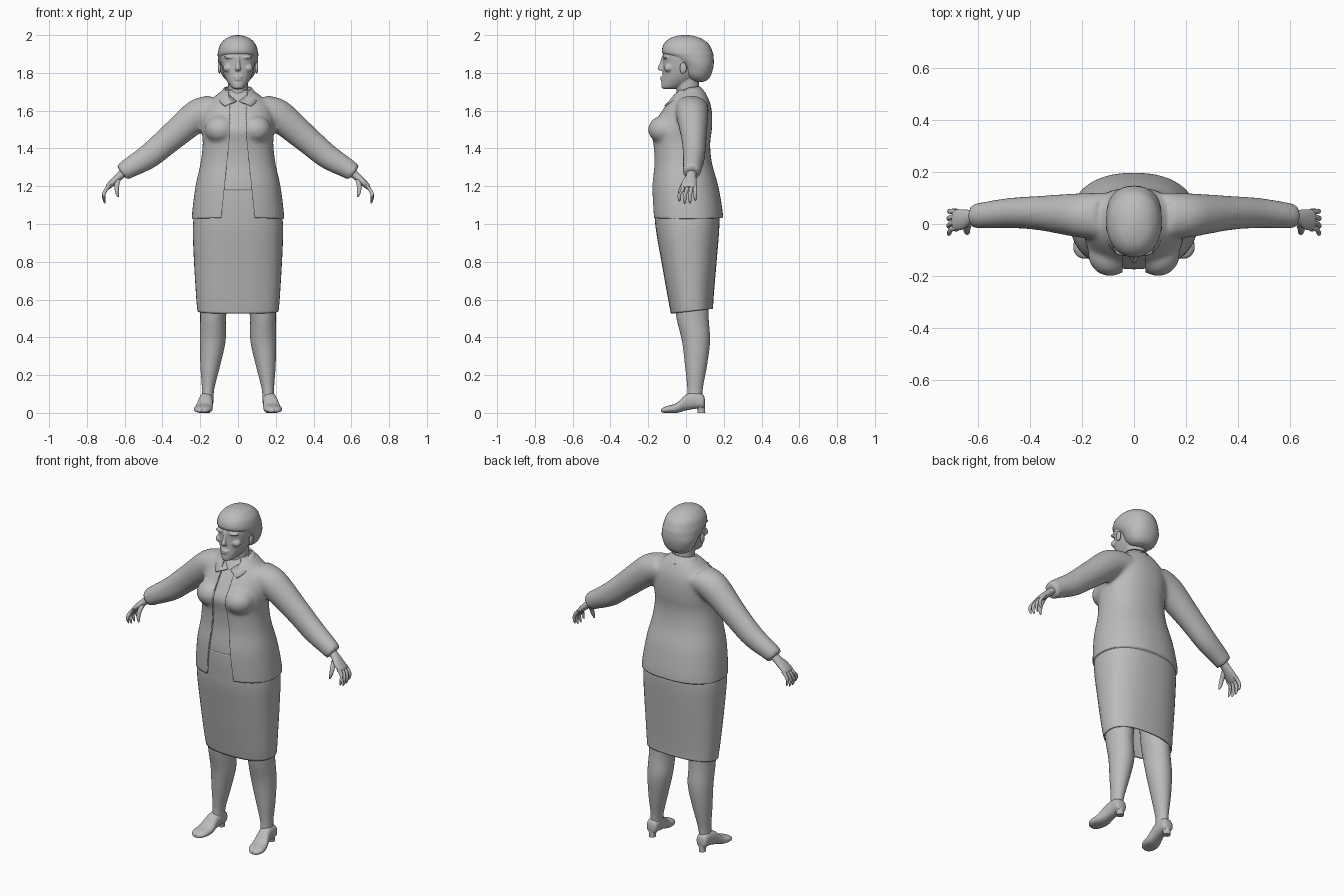
import bpy, bmesh, math
from mathutils import Vector as V

X, Y, Z = V((1, 0, 0)), V((0, 1, 0)), V((0, 0, 1))
grey = bpy.data.materials.new("plain_grey")
grey.diffuse_color = (0.5, 0.5, 0.5, 1)


def spline(rows, sub):
    """Catmull-Rom interpolation of equal-length number rows."""
    out = []
    for i in range(len(rows) - 1):
        p = [rows[max(0, min(len(rows) - 1, i + k))] for k in (-1, 0, 1, 2)]
        for s in range(sub):
            t = s / sub
            out.append([0.5 * (2 * b + (c - a) * t + (2 * a - 5 * b + 4 * c - d) * t * t
                               + (3 * b - a - 3 * c + d) * t ** 3) for a, b, c, d in zip(*p)])
    return out + [list(rows[-1])]


def loft(bm, rows, u, v, n=32, power=2.0, sub=5, caps=True):
    """Rows are (x, y, z, radius along u, radius along v)."""
    u, v = V(u), V(v)
    rings = []
    for x, y, z, a, b in spline(rows, sub):
        ring = []
        for i in range(n):
            t = 2 * math.pi * i / n
            c, s = math.cos(t), math.sin(t)
            c = math.copysign(abs(c) ** (2 / power), c)
            s = math.copysign(abs(s) ** (2 / power), s)
            ring.append(bm.verts.new(V((x, y, z)) + u * a * c + v * b * s))
        rings.append(ring)
    faces = []
    for r, q in zip(rings, rings[1:]):
        faces += [bm.faces.new((r[i], r[(i + 1) % n], q[(i + 1) % n], q[i])) for i in range(n)]
    if caps:
        faces += [bm.faces.new(rings[0]), bm.faces.new(rings[-1])]
    bmesh.ops.recalc_face_normals(bm, faces=faces)


def body(rows, grow=0.0):
    """Turn (z, half width, front y, back y) rows into loft rows."""
    return [(0, (f + b) / 2, z, w + grow, (b - f) / 2 + grow) for z, w, f, b in rows]


def ball(bm, c, r):
    geo = bmesh.ops.create_uvsphere(bm, u_segments=20, v_segments=12, radius=1)
    for p in geo["verts"]:
        p.co = V(c) + V(p.co[k] * r[k] for k in range(3))


def finish(bm, name, voxel=0, smooth=0, thick=0, cutters=()):
    me = bpy.data.meshes.new(name)
    bm.to_mesh(me)
    bm.free()
    me.materials.append(grey)
    ob = bpy.data.objects.new(name, me)
    bpy.context.collection.objects.link(ob)
    if voxel:
        m = ob.modifiers.new("blend", "REMESH")
        m.mode, m.voxel_size, m.use_smooth_shade = "VOXEL", voxel, True
    if smooth:
        m = ob.modifiers.new("soften", "SMOOTH")
        m.factor, m.iterations = 0.5, smooth
    if thick:
        m = ob.modifiers.new("thickness", "SOLIDIFY")
        m.thickness, m.offset = thick, -1
    for c in cutters:
        m = ob.modifiers.new("cut", "BOOLEAN")
        m.object, m.operation, m.solver = c, "DIFFERENCE", "EXACT"
    bpy.ops.object.select_all(action="DESELECT")
    ob.select_set(True)
    bpy.context.view_layer.objects.active = ob
    bpy.ops.object.shade_smooth_by_angle(angle=math.radians(40))
    return ob


def prism(name, outline, y0, y1):
    bm = bmesh.new()
    a = [bm.verts.new((x, y0, z)) for x, z in outline]
    face = bm.faces.new(a)
    geo = bmesh.ops.extrude_face_region(bm, geom=[face])["geom"]
    bmesh.ops.translate(bm, vec=(0, y1 - y0, 0), verts=[g for g in geo if isinstance(g, bmesh.types.BMVert)])
    bmesh.ops.recalc_face_normals(bm, faces=bm.faces)
    ob = finish(bm, name)
    ob.hide_render = True
    ob.hide_set(True)
    return ob


# Jacket: torso, bust and sleeves blended, then cut at the hem and front opening
torso = [(0.98, 0.243, -0.17, 0.193), (1.06, 0.24, -0.176, 0.192), (1.20, 0.222, -0.18, 0.168),
         (1.32, 0.196, -0.168, 0.135), (1.42, 0.184, -0.172, 0.125), (1.50, 0.188, -0.182, 0.134),
         (1.57, 0.184, -0.145, 0.136), (1.63, 0.168, -0.105, 0.128), (1.68, 0.115, -0.07, 0.108),
         (1.71, 0.075, -0.045, 0.09)]
opening = prism("opening_cutter", [(-0.102, 0.9), (0.102, 0.9), (0.045, 1.45), (0.042, 1.64), (0.07, 1.8),
                                   (-0.07, 1.8), (-0.042, 1.64), (-0.045, 1.45)], -0.4, -0.04)
hem = prism("hem_cutter", [(-0.5, 0.8), (0.5, 0.8), (0.5, 1.02), (0, 1.035), (-0.5, 1.02)], -0.5, 0.5)
bm = bmesh.new()
loft(bm, body(torso, 0.003), X, Y, n=48, power=2.3)
for s in (-1, 1):
    ball(bm, (s * 0.092, -0.115, 1.5), (0.085, 0.086, 0.075))
    arm = [(0.10, 0.03, 1.615, 0.09, 0.085), (0.207, 0.033, 1.579, 0.085, 0.086),
           (0.363, 0.042, 1.45, 0.066, 0.073), (0.477, 0.042, 1.355, 0.058, 0.066),
           (0.585, 0.033, 1.29, 0.05, 0.053), (0.614, 0.03, 1.268, 0.046, 0.046)]
    loft(bm, [(s * r[0], *r[1:]) for r in arm], Y, (s * 0.62, 0, 0.78))
finish(bm, "jacket", voxel=0.011, smooth=6, cutters=(hem, opening))

# Blouse showing inside the jacket opening
bm = bmesh.new()
loft(bm, body(torso[1:], -0.009), X, Y, n=48, power=2.3)
finish(bm, "blouse")

# Skirt, open at the hem
bm = bmesh.new()
loft(bm, body([(0.525, 0.215, -0.08, 0.143), (0.62, 0.222, -0.098, 0.147), (0.80, 0.233, -0.13, 0.162),
               (0.96, 0.239, -0.158, 0.175), (1.04, 0.234, -0.166, 0.176), (1.12, 0.222, -0.171, 0.165),
               (1.18, 0.214, -0.172, 0.16)]), X, Y, n=48, power=2.4, caps=False)
for p in bm.verts:
    if p.co.z < 0.6:
        p.co.z += 0.12 * (p.co.y + 0.08) * (0.6 - p.co.z) / 0.075
finish(bm, "skirt", thick=0.008)

# Legs and heeled shoes
for s, side in ((-1, "left"), (1, "right")):
    bm = bmesh.new()
    loft(bm, [(s * 0.12, 0.03, 0.85, 0.085, 0.1), (s * 0.127, 0.03, 0.6, 0.075, 0.09),
              (s * 0.132, 0.035, 0.5, 0.068, 0.085), (s * 0.134, 0.053, 0.38, 0.068, 0.074),
              (s * 0.147, 0.053, 0.25, 0.052, 0.058), (s * 0.158, 0.048, 0.13, 0.033, 0.041),
              (s * 0.162, 0.045, 0.06, 0.031, 0.042)], X, Y)
    finish(bm, side + "_leg")
    bm = bmesh.new()
    loft(bm, [(s * 0.166, 0.1, 0.055, 0.012, 0.016), (s * 0.166, 0.09, 0.06, 0.032, 0.036),
              (s * 0.166, 0.05, 0.066, 0.036, 0.044), (s * 0.172, 0, 0.055, 0.038, 0.042),
              (s * 0.18, -0.05, 0.026, 0.046, 0.026), (s * 0.187, -0.095, 0.019, 0.046, 0.019),
              (s * 0.189, -0.122, 0.014, 0.03, 0.013), (s * 0.19, -0.132, 0.012, 0.01, 0.006)],
         X, Z, power=2.4)
    loft(bm, [(s * 0.166, 0.082, 0, 0.019, 0.02), (s * 0.166, 0.08, 0.02, 0.02, 0.021),
              (s * 0.166, 0.072, 0.05, 0.03, 0.028)], X, Y, n=16)
    finish(bm, side + "_shoe")

# Hands: palm, four curled fingers and a thumb
for s, side in ((-1, "left"), (1, "right")):
    bm = bmesh.new()
    v = (s * 0.62, 0, 0.78)
    loft(bm, [(s * 0.59, 0.03, 1.283, 0.027, 0.023), (s * 0.625, 0.027, 1.255, 0.027, 0.021),
              (s * 0.655, 0.018, 1.228, 0.038, 0.019), (s * 0.685, 0.015, 1.2, 0.04, 0.015),
              (s * 0.694, 0.015, 1.19, 0.035, 0.01)], Y, v, n=20)
    for i, k in enumerate((0.85, 1, 0.97, 0.8)):
        y, f = -0.018 + 0.022 * i, -0.035 + 0.028 * i
        path = [(0.68, y, 1.203, 0.011), (0.7, y, 1.18, 0.0105),
                (0.70 + 0.012 * k, f, 1.19 - 0.04 * k, 0.0095), (0.70 + 0.009 * k, f, 1.19 - 0.07 * k, 0.008),
                (0.70 + 0.004 * k, f, 1.19 - 0.082 * k, 0.003)]
        loft(bm, [(s * a, b, c, r, r) for a, b, c, r in path], Y, (s * 0.85, 0, 0.5), n=10, sub=3)
    thumb = [(0.635, 0.005, 1.235, 0.015), (0.642, -0.02, 1.2, 0.013), (0.64, -0.032, 1.165, 0.01),
             (0.635, -0.035, 1.142, 0.004)]
    loft(bm, [(s * a, b, c, r, r) for a, b, c, r in thumb], Y, X, n=10, sub=3)
    finish(bm, side + "_hand")

# Head: skull, brow, nose, cheeks, lips and neck blended together
bm = bmesh.new()
loft(bm, body([(1.715, 0.016, -0.118, -0.06), (1.722, 0.034, -0.13, -0.03), (1.75, 0.055, -0.13, 0.03),
               (1.79, 0.075, -0.124, 0.07), (1.85, 0.09, -0.122, 0.09), (1.90, 0.094, -0.121, 0.1),
               (1.95, 0.08, -0.1, 0.09), (1.97, 0.05, -0.06, 0.06)]), X, Y, power=2.15)
loft(bm, body([(1.63, 0.066, -0.06, 0.085), (1.70, 0.055, -0.05, 0.07), (1.80, 0.055, -0.05, 0.07)]), X, Y)
loft(bm, [(0, -0.118, 1.89, 0.009, 0.01), (0, -0.126, 1.855, 0.01, 0.012), (0, -0.134, 1.825, 0.014, 0.017),
          (0, -0.13, 1.812, 0.014, 0.013)], X, Y, n=16)
ball(bm, (0, -0.123, 1.777), (0.026, 0.014, 0.006))
ball(bm, (0, -0.122, 1.765), (0.022, 0.014, 0.006))
for s in (-1, 1):
    ball(bm, (s * 0.04, -0.106, 1.883), (0.034, 0.018, 0.009))
    ball(bm, (s * 0.05, -0.092, 1.825), (0.03, 0.024, 0.022))
finish(bm, "head", voxel=0.005, smooth=3)

# Short hair, swept back below the forehead
bm = bmesh.new()
loft(bm, body([(1.752, 0.03, 0.055, 0.085), (1.762, 0.06, 0.02, 0.112), (1.79, 0.085, -0.012, 0.133),
               (1.84, 0.102, -0.035, 0.146), (1.885, 0.107, -0.1, 0.146), (1.91, 0.106, -0.127, 0.141),
               (1.95, 0.094, -0.119, 0.122), (1.98, 0.067, -0.09, 0.085), (1.995, 0.034, -0.05, 0.042),
               (2.0, 0.008, -0.015, 0.008)]), X, Y, power=2.15)
finish(bm, "hair")
bm = bmesh.new()
for s in (-1, 1):
    ball(bm, (s * 0.098, -0.015, 1.825), (0.009, 0.018, 0.03))
finish(bm, "ears")

# Shirt collar folded over the jacket, pointed at the front
bm = bmesh.new()
for s in (-1, 1):
    rows = spline([(0, 0.076, 1.728, 0, 0.108, 1.688), (0.05, 0.062, 1.727, 0.072, 0.086, 1.686),
                   (0.072, 0.015, 1.722, 0.104, 0.02, 1.684), (0.052, -0.045, 1.69, 0.1, -0.072, 1.655),
                   (0.008, -0.088, 1.652, 0.07, -0.115, 1.628)], 5)
    pairs = [(bm.verts.new((s * r[0], r[1], r[2])), bm.verts.new((s * r[3], r[4], r[5]))) for r in rows]
    for a, b in zip(pairs, pairs[1:]):
        bm.faces.new((a[0], a[1], b[1], b[0]) if s > 0 else (b[0], b[1], a[1], a[0]))
bmesh.ops.remove_doubles(bm, verts=bm.verts, dist=0.0005)
bmesh.ops.recalc_face_normals(bm, faces=bm.faces)
finish(bm, "collar", thick=0.008)
